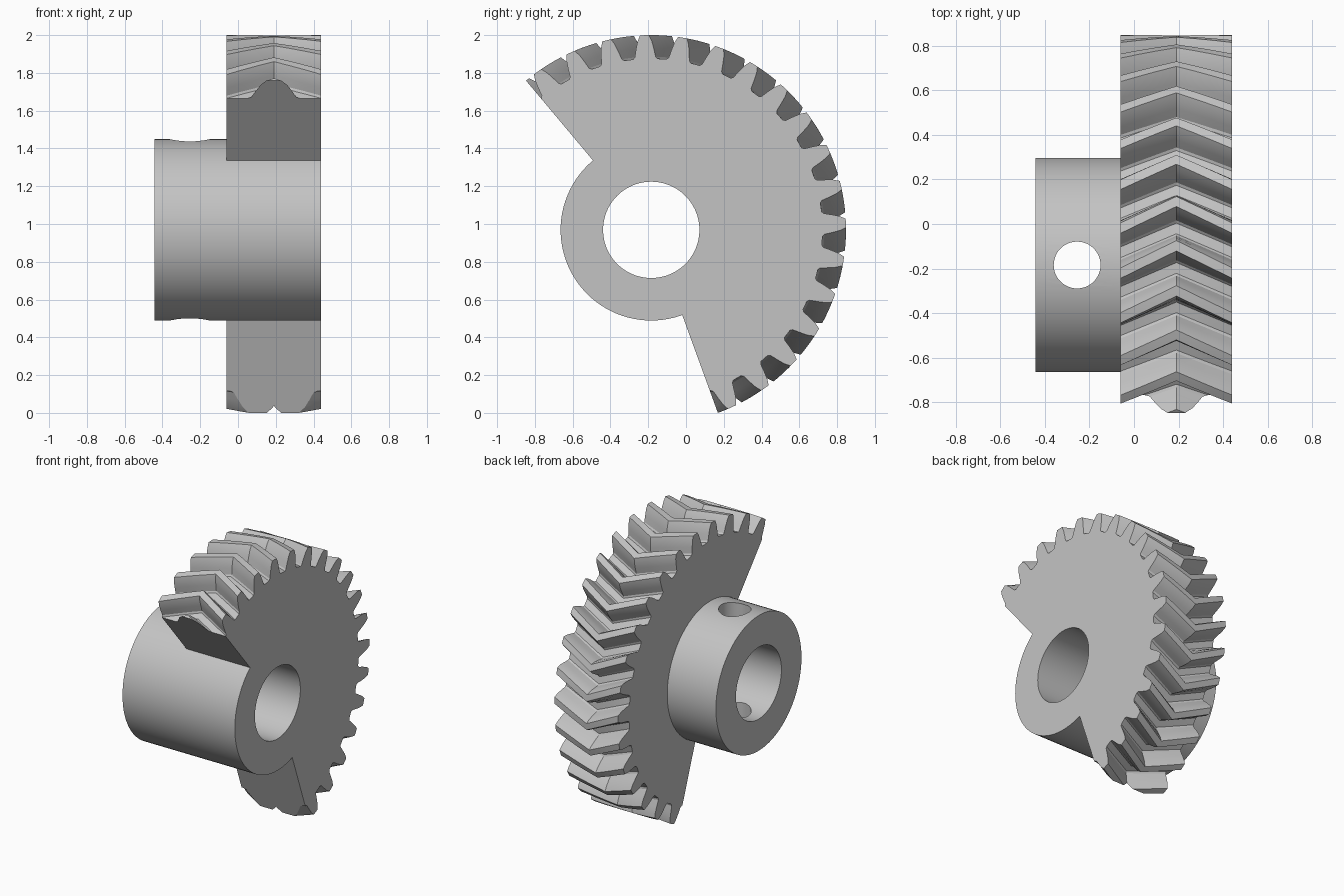
import bpy, bmesh
from math import cos, sin, radians, pi
from mathutils import Matrix

cube = bpy.data.objects.get("Cube")
if cube:
    bpy.data.objects.remove(cube, do_unlink=True)

CY, CZ = -0.184, 0.969            # shaft axis, running along x
X_HUB, X_GEAR, X_MID, X_END = -0.442, -0.06, 0.19, 0.44
TEETH, SHIFT, PHASE = 32, 6.8, 130.2
TIP = 1.031

# Single flat material
steel = bpy.data.materials.new("light grey metal")
steel.use_nodes = True
colour = (0.55, 0.55, 0.55, 1)
steel.diffuse_color = colour
steel.node_tree.nodes["Principled BSDF"].inputs["Base Color"].default_value = colour


def polar(x, r, deg):
    a = radians(deg)
    return (x, CY + r * cos(a), CZ + r * sin(a))


def make_object(name, bm):
    bmesh.ops.recalc_face_normals(bm, faces=bm.faces)
    mesh = bpy.data.meshes.new(name)
    bm.to_mesh(mesh)
    bm.free()
    mesh.materials.append(steel)
    obj = bpy.data.objects.new(name, mesh)
    bpy.context.collection.objects.link(obj)
    return obj


def loft(name, rings):
    """Closed solid skinned through matching rings of points."""
    bm = bmesh.new()
    loops = [[bm.verts.new(p) for p in ring] for ring in rings]
    n = len(loops[0])
    for a, b in zip(loops, loops[1:]):
        for i in range(n):
            j = (i + 1) % n
            bm.faces.new((a[i], a[j], b[j], b[i]))
    bm.faces.new(loops[0][::-1])
    bm.faces.new(loops[-1])
    return make_object(name, bm)


def cylinder(name, r, x0, x1, sides=96):
    return loft(name, [[polar(x, r, 360 * i / sides) for i in range(sides)]
                       for x in (x0, x1)])


def combine(target, other, operation):
    """Apply a boolean and discard the second solid."""
    other.hide_render = True
    mod = target.modifiers.new("boolean", "BOOLEAN")
    mod.operation, mod.solver, mod.object = operation, "EXACT", other
    bpy.context.view_layer.update()
    graph = bpy.context.evaluated_depsgraph_get()
    mesh = bpy.data.meshes.new_from_object(target.evaluated_get(graph))
    target.modifiers.clear()
    target.data = mesh
    bpy.data.objects.remove(other, do_unlink=True)


# Tooth outline: (degrees from tooth centre, radius)
half = [(4.1, 0.907), (3.45, 0.917), (2.8, 0.96), (2.15, 1.0), (1.3, TIP)]
tooth = [(-a, r) for a, r in half] + [(0, TIP)] + half[::-1]


def gear_ring(x):
    twist = PHASE + SHIFT * abs(x - X_MID) / (X_MID - X_GEAR)
    return [polar(x, r, twist + 360 * k / TEETH + a)
            for k in range(TEETH) for a, r in tooth]


# Herringbone gear, trimmed to a sector
steps = 6
gear = loft("herringbone_sector_gear",
            [gear_ring(X_GEAR + (X_END - X_GEAR) * i / steps) for i in range(steps + 1)])
wedge = loft("sector_cutter",
             [[(x, CY, CZ)] + [polar(x, 2, a) for a in (130, 170, 210, 250, 290)]
              for x in (-0.3, 0.7)])
combine(gear, wedge, "DIFFERENCE")

# Hub, shaft bore and cross-drilled screw hole
combine(gear, cylinder("hub", 0.48, X_HUB, X_END), "UNION")
combine(gear, cylinder("bore_cutter", 0.255, -1, 1), "DIFFERENCE")
bm = bmesh.new()
bmesh.ops.create_cone(bm, cap_ends=True, segments=48, radius1=0.105, radius2=0.105,
                      depth=2, matrix=Matrix.Translation((-0.255, CY, CZ)))
combine(gear, make_object("screw_hole_cutter", bm), "DIFFERENCE")

# Smooth curved walls, keep edges crisp
bpy.ops.object.select_all(action="DESELECT")
gear.select_set(True)
bpy.context.view_layer.objects.active = gear
bpy.ops.object.shade_smooth_by_angle(angle=pi / 7)
